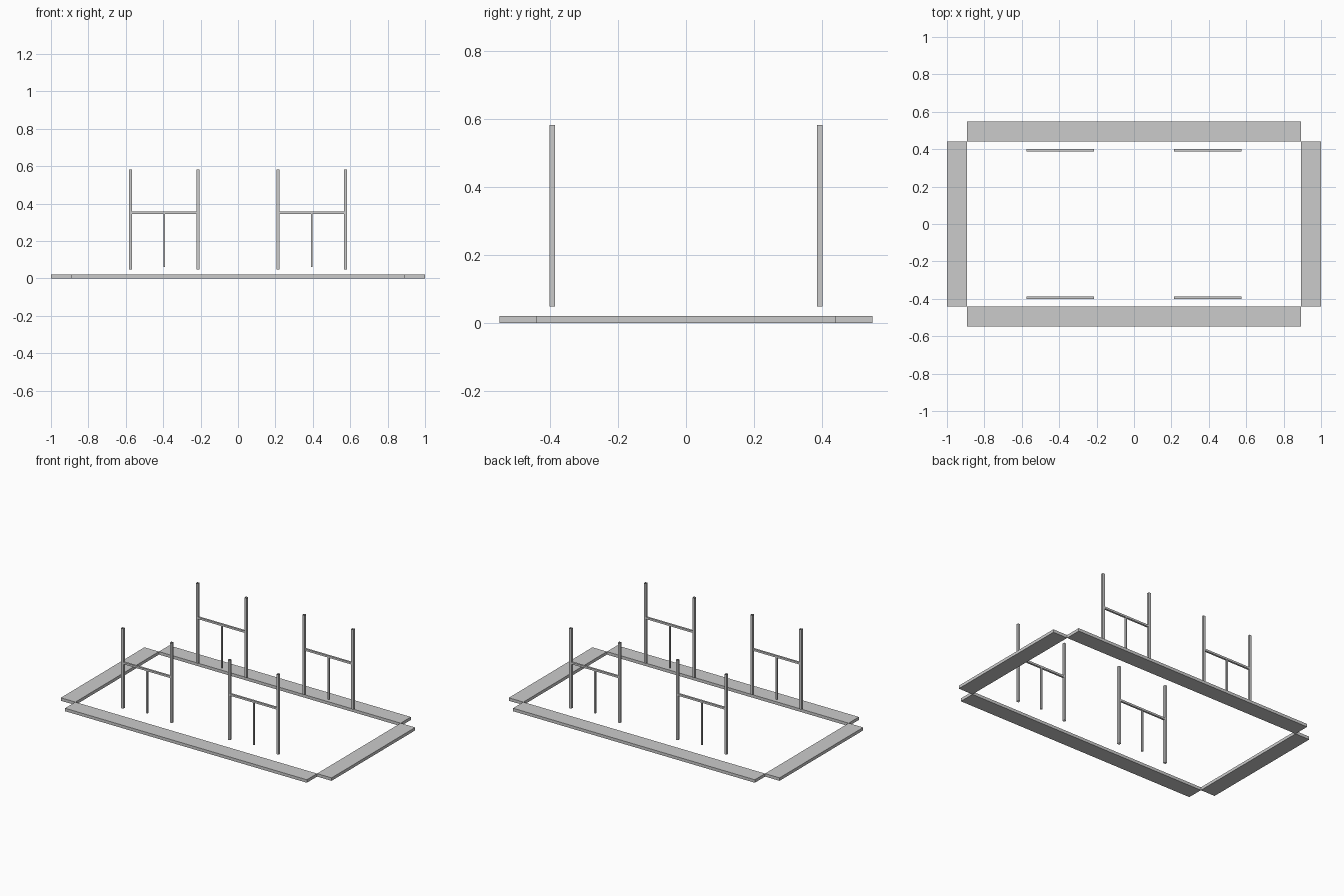
import bpy, bmesh
from mathutils import Vector

if "Cube" in bpy.data.objects:
    bpy.data.objects.remove(bpy.data.objects["Cube"])


def box(name, lo, hi, open_axis=None):
    """Box between two corners; open_axis leaves both ends on that axis uncapped."""
    lo, hi = Vector(lo), Vector(hi)
    bm = bmesh.new()
    bmesh.ops.create_cube(bm, size=1)
    for v in bm.verts:
        v.co = (lo + hi) / 2 + v.co * (hi - lo)
    if open_axis is not None:
        ends = [f for f in bm.faces if abs(f.normal[open_axis]) > 0.9]
        bmesh.ops.delete(bm, geom=ends, context='FACES_ONLY')
    mesh = bpy.data.meshes.new(name)
    bm.to_mesh(mesh)
    bm.free()
    obj = bpy.data.objects.new(name, mesh)
    bpy.context.collection.objects.link(obj)
    return obj


def bar(name, x, y, z0, z1, width):
    """Upright square tube with open ends."""
    r = width / 2
    return box(name, (x - r, y - r, z0), (x + r, y + r, z1), open_axis=2)


# Ground border: four flat slabs meeting at their corners
T, IX, IY, OX, OY = 0.02, 0.893, 0.441, 1.0, 0.549
box("border_front", (-IX, -OY, 0), (IX, -IY, T))
box("border_back", (-IX, IY, 0), (IX, OY, T))
box("border_left", (-OX, -IY, 0), (-IX, IY, T))
box("border_right", (IX, -IY, 0), (OX, IY, T))

# Four H-shaped uprights: two posts, a crossbar and a thin central stem
HALF, BAR_Z, R = 0.18, 0.351, 0.0065
for y, side in ((-0.394, "front"), (0.394, "back")):
    for cx, end in ((-0.394, "left"), (0.394, "right")):
        tag = f"{side}_{end}"
        bar(f"post_outer_{tag}", cx - HALF, y, 0.048, 0.582, 0.016)
        bar(f"post_inner_{tag}", cx + HALF, y, 0.048, 0.582, 0.016)
        box(f"crossbar_{tag}", (cx - HALF, y - R, BAR_Z - R),
            (cx + HALF, y + R, BAR_Z + R), open_axis=0)
        bar(f"stem_{tag}", cx, y, 0.062, BAR_Z, 0.01)
